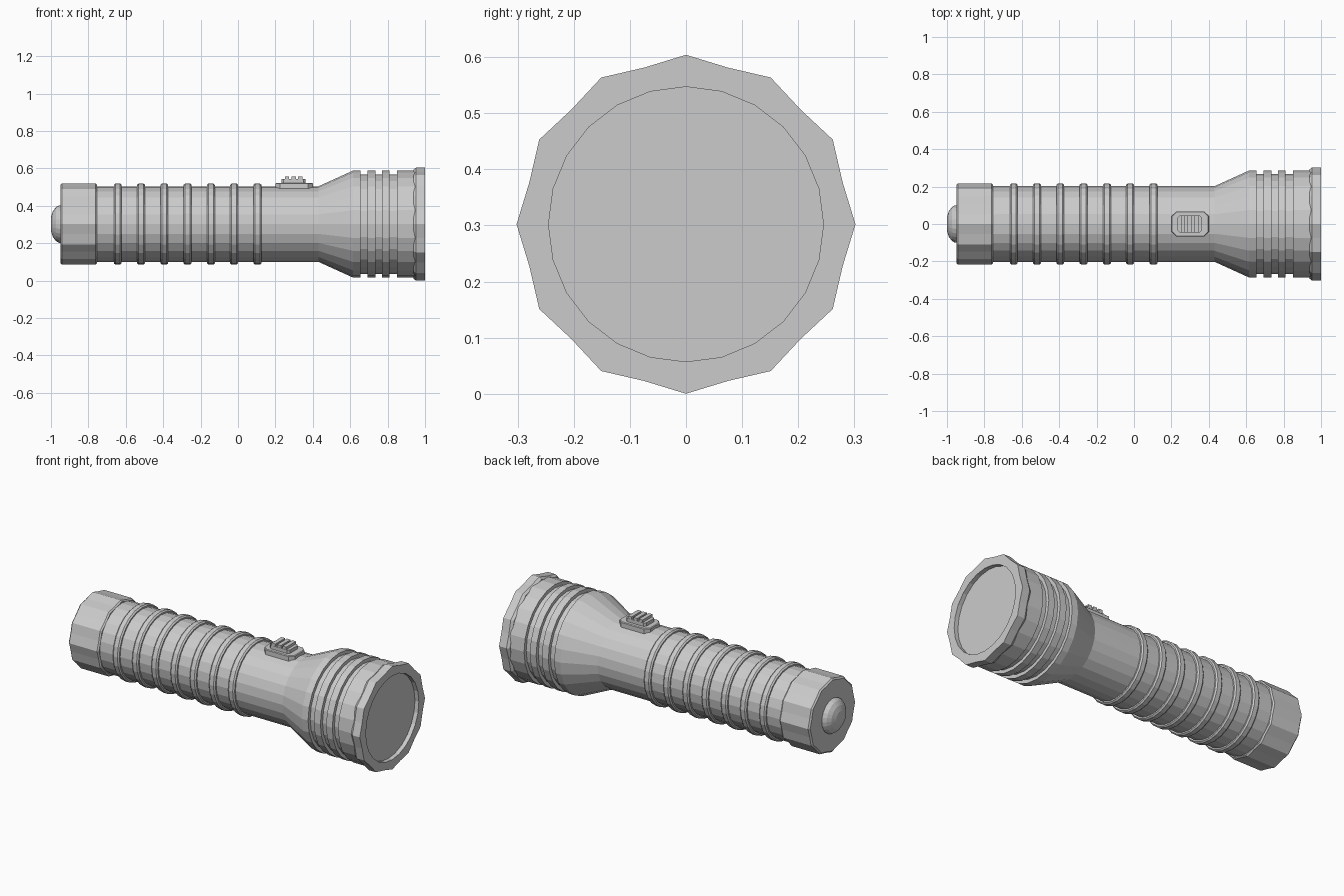
import bpy, bmesh, math

if "Cube" in bpy.data.objects:
    bpy.data.objects.remove(bpy.data.objects["Cube"])

AXIS_Z = 0.302
SIDES = 24

grey = bpy.data.materials.new("plain_grey")
grey.diffuse_color = (0.6, 0.6, 0.6, 1)
grey.use_nodes = True
grey.node_tree.nodes["Principled BSDF"].inputs["Base Color"].default_value = grey.diffuse_color


def finish(name, bm):
    bmesh.ops.recalc_face_normals(bm, faces=bm.faces)
    mesh = bpy.data.meshes.new(name)
    bm.to_mesh(mesh)
    bm.free()
    mesh.materials.append(grey)
    obj = bpy.data.objects.new(name, mesh)
    bpy.context.collection.objects.link(obj)
    return obj


def turned(name, profile, scallop=1.0):
    """Turn (x, radius) points about the long axis; scallop pulls in every other edge."""
    bm = bmesh.new()
    rings = []
    for x, r in profile:
        if r == 0:
            rings.append([bm.verts.new((x, 0, AXIS_Z))] * SIDES)
            continue
        ring = []
        for i in range(SIDES):
            a = 2 * math.pi * i / SIDES
            # only the outer skin is scalloped, inner bores stay round
            k = scallop if i % 2 and r not in ROUND else 1.0
            ring.append(bm.verts.new((x, r * k * math.cos(a), AXIS_Z + r * k * math.sin(a))))
        rings.append(ring)
    for a, b in zip(rings, rings[1:]):
        for i in range(SIDES):
            j = (i + 1) % SIDES
            bm.faces.new(list(dict.fromkeys((a[i], a[j], b[j], b[i]))))
    return finish(name, bm)


def plate(name, x0, x1, half_y, z0, z1, cut=0.0, bevel=0.0):
    """Flat block with clipped corners and an optional softened top edge."""
    c = cut
    outline = [(x0 + c, -half_y), (x1 - c, -half_y), (x1, -half_y + c), (x1, half_y - c),
               (x1 - c, half_y), (x0 + c, half_y), (x0, half_y - c), (x0, -half_y + c)]
    bm = bmesh.new()
    base = bm.faces.new([bm.verts.new((x, y, z0)) for x, y in dict.fromkeys(outline)])
    top = bmesh.ops.extrude_face_region(bm, geom=[base], use_keep_orig=True)["geom"]
    verts = [g for g in top if isinstance(g, bmesh.types.BMVert)]
    bmesh.ops.translate(bm, verts=verts, vec=(0, 0, z1 - z0))
    if bevel:
        edges = [e for e in bm.edges if all(v.co.z > z1 - 1e-5 for v in e.verts)]
        bmesh.ops.bevel(bm, geom=edges, offset=bevel, segments=1, affect='EDGES')
    return finish(name, bm)


LENS_R = 0.245
ROUND = (LENS_R,)

# Grip tube, flare and grooved head in one turned profile
body = [(-0.77, 0.0), (-0.77, 0.202), (0.43, 0.202), (0.615, 0.286)]
for g0, g1 in ((0.654, 0.692), (0.734, 0.771), (0.811, 0.849)):
    body += [(g0, 0.286), (g0, 0.266), (g1, 0.266), (g1, 0.286)]
body += [(0.945, 0.286), (0.945, 0.0)]
turned("body", body)

# Raised grip rings
for n in range(7):
    x = -0.643 + n * 0.1245
    turned(f"grip_ring_{n + 1}", [(x - 0.021, 0.198), (x - 0.021, 0.210), (x - 0.013, 0.217),
                                  (x + 0.013, 0.217), (x + 0.021, 0.210), (x + 0.021, 0.198)])

# Faceted front bezel with recessed lens
turned("bezel", [(0.937, 0.27), (0.937, 0.291), (0.952, 0.302), (1.0, 0.302),
                 (1.0, LENS_R), (0.97, LENS_R)], 0.957)
turned("lens", [(0.96, LENS_R), (0.975, LENS_R), (0.975, 0.0)])

# Faceted tail cap and push button
turned("tail_cap", [(-0.95, 0.0), (-0.95, 0.208), (-0.942, 0.217), (-0.762, 0.217),
                    (-0.754, 0.210), (-0.754, 0.19)], 0.957)
turned("tail_button", [(-0.945, 0.1), (-0.957, 0.1), (-0.974, 0.09),
                       (-0.99, 0.068), (-1.0, 0.038), (-1.0, 0.0)])

# Slide switch: base, slider and thumb ridges
plate("switch_base", 0.2, 0.4, 0.067, 0.485, 0.522, 0.025, 0.004)
plate("switch_slider", 0.232, 0.362, 0.046, 0.52, 0.542, 0.012)
for n in range(3):
    x = 0.262 + n * 0.035
    plate(f"switch_ridge_{n + 1}", x - 0.012, x + 0.012, 0.045, 0.54, 0.557)
